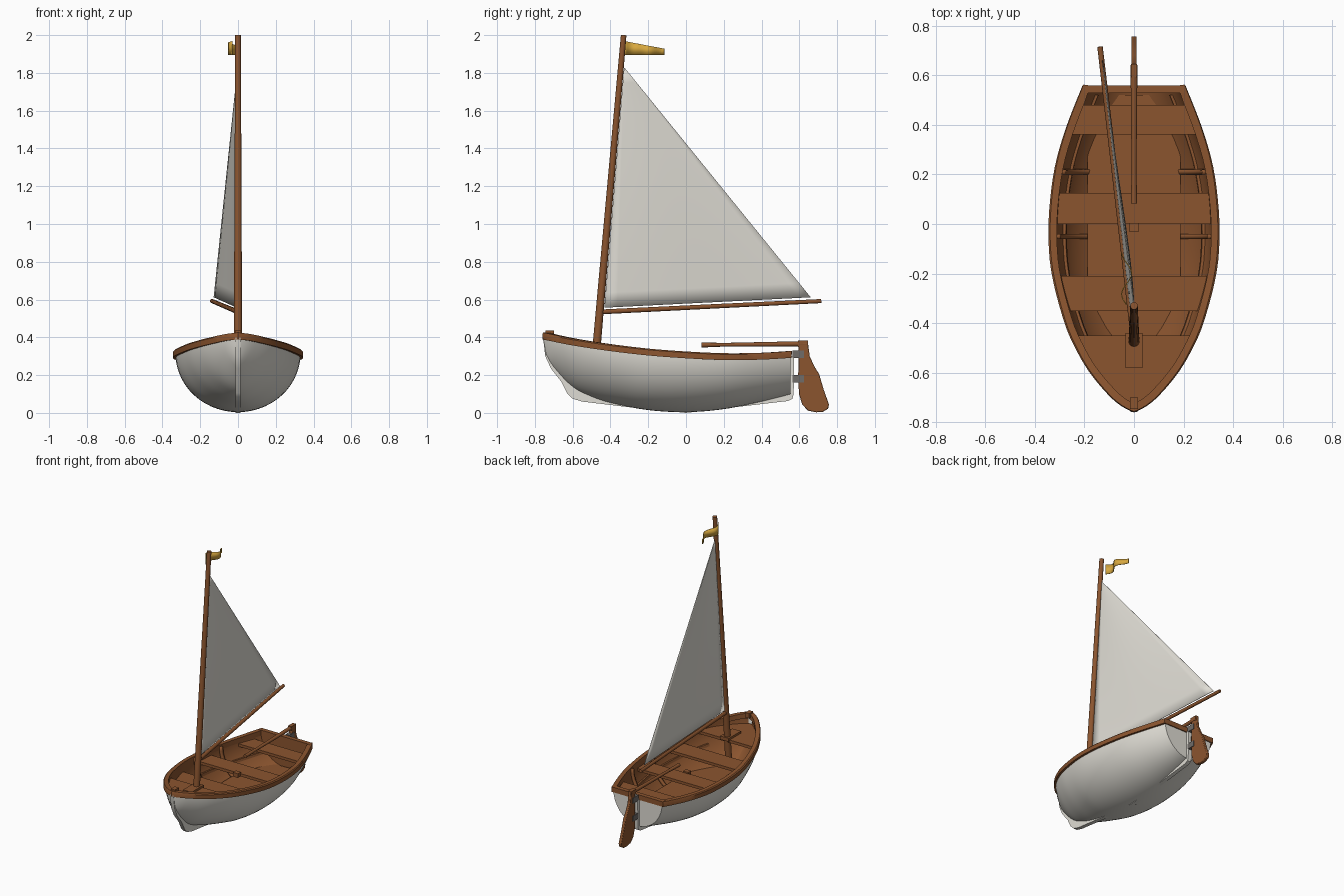
import bpy, bmesh, math
from mathutils import Vector

if "Cube" in bpy.data.objects:
    bpy.data.objects.remove(bpy.data.objects["Cube"])


def mat(name, rgb):
    m = bpy.data.materials.new(name)
    m.diffuse_color = (*rgb, 1)
    m.use_nodes = True
    m.node_tree.nodes["Principled BSDF"].inputs["Base Color"].default_value = m.diffuse_color
    return m


WHITE = mat("off_white", (0.74, 0.72, 0.66))
WOOD = mat("warm_wood", (0.26, 0.09, 0.028))
YELLOW = mat("flag_yellow", (0.68, 0.39, 0.05))
METAL = mat("dark_metal", (0.16, 0.15, 0.14))


def finish(name, bm, m, flip=False, angle=35):
    bmesh.ops.remove_doubles(bm, verts=bm.verts, dist=1e-5)
    bmesh.ops.recalc_face_normals(bm, faces=bm.faces)
    if flip:
        bmesh.ops.reverse_faces(bm, faces=bm.faces)
    me = bpy.data.meshes.new(name)
    bm.to_mesh(me)
    bm.free()
    me.materials.append(m)
    ob = bpy.data.objects.new(name, me)
    bpy.context.collection.objects.link(ob)
    bpy.ops.object.select_all(action='DESELECT')
    ob.select_set(True)
    bpy.context.view_layer.objects.active = ob
    bpy.ops.object.shade_smooth_by_angle(angle=math.radians(angle))
    return ob


def loft(name, rows, m, closed=False, caps=(False, False), flip=False, angle=35):
    bm = bmesh.new()
    vs = [[bm.verts.new(p) for p in r] for r in rows]
    n = len(rows[0])
    for a, b in zip(vs, vs[1:]):
        for j in range(n if closed else n - 1):
            k = (j + 1) % n
            bm.faces.new((a[j], a[k], b[k], b[j]))
    for use, r in zip(caps, (vs[0], vs[-1])):
        if use:
            bm.faces.new(r)
    return finish(name, bm, m, flip, angle)


def thicken(ob, t):
    s = ob.modifiers.new("thickness", 'SOLIDIFY')
    s.thickness, s.offset = t, 0


def spar(name, a, b, r0, r1, n=14):
    a, b = Vector(a), Vector(b)
    q = (b - a).to_track_quat('Z', 'Y')
    ring = lambda c, r: [c + q @ Vector((r * math.cos(t), r * math.sin(t), 0))
                         for t in (2 * math.pi * i / n for i in range(n))]
    return loft(name, [ring(a, r0), ring(b, r1)], WOOD, True, (True, True))


def prism(name, yz, half, m, bevel=0.0):
    ob = loft(name, [[(s * half, y, z) for y, z in yz] for s in (-1, 1)], m, True, (True, True))
    if bevel:
        b = ob.modifiers.new("round", 'BEVEL')
        b.width, b.segments = bevel, 2
    return ob


def box(name, x, y0, y1, z0, z1, m=WOOD):
    return prism(name, [(y0, z0), (y1, z0), (y1, z1), (y0, z1)], x, m)


def curve(pts):
    """Smooth interpolation through (y, value) points."""
    def slope(i):
        a, b = pts[max(i - 1, 0)], pts[min(i + 1, len(pts) - 1)]
        return (b[1] - a[1]) / (b[0] - a[0])

    def f(y):
        i = 0
        while i < len(pts) - 2 and y > pts[i + 1][0]:
            i += 1
        (y0, v0), (y1, v1) = pts[i], pts[i + 1]
        h = y1 - y0
        t = min(max((y - y0) / h, 0), 1)
        return ((2*t**3 - 3*t*t + 1) * v0 + (t**3 - 2*t*t + t) * h * slope(i)
                + (3*t*t - 2*t**3) * v1 + (t**3 - t*t) * h * slope(i + 1))
    return f


# Hull lines: beam at the rail, sheer height, hull bottom
beam = curve([(-.76, 0), (-.74, .042), (-.7, .093), (-.6, .178), (-.5, .237), (-.4, .28), (-.2, .332),
              (-.05, .345), (.1, .338), (.25, .315), (.4, .27), (.56, .207)])
sheer = curve([(-.76, .425), (-.6, .393), (-.4, .363), (-.2, .34), (0, .325), (.2, .316), (.4, .318), (.57, .328)])
bottom = curve([(-.76, .41), (-.74, .3), (-.7, .235), (-.6, .135), (-.5, .085), (-.4, .053),
                (-.2, .015), (0, .004), (.2, .02), (.4, .06), (.56, .1)])


def power(y):
    return 1 + 0.6 * max(0, min(1, (-y - .25) / .45))


def section(y, d, n=14):
    w, s = max(beam(y) - .014 - d, 0), sheer(y) - .012
    k = min(bottom(y) + d, s)
    pts = []
    for j in range(-n, n + 1):
        a = math.pi / 2 * j / n
        x = math.copysign(w * abs(math.sin(a)) ** power(y), j)
        pts.append((x, y, s - (s - k) * math.cos(a)))
    return pts


def inner_width(y, z, d=.018):
    s, k = sheer(y) - .012, bottom(y) + d
    c = min(max((s - z) / max(s - k, .001), 0), 1)
    return max(beam(y) - .014 - d, 0) * math.sqrt(1 - c * c) ** power(y)


def stations(a, b, n=40):
    return [a + (b - a) * (i / n) ** 1.5 for i in range(n + 1)]


# Hull shell and wooden lining
loft("hull", [section(y, 0) for y in stations(-.76, .552)], WHITE, caps=(False, True), angle=50)
loft("hull_lining", [section(y, .018) for y in stations(-.735, .53)], WOOD, caps=(False, True), flip=True, angle=50)

# Stem, keel and skeg on the centreline, their inner edge hidden in the hull thickness
inner = [(y, bottom(y) + .009) for y in (.545, .4, .2, 0, -.2, -.4, -.5, -.6, -.7, -.74)]
prism("keel", [(-.757, .4), (-.745, .3), (-.715, .235), (-.66, .165), (-.63, .105), (-.6, .075), (-.55, .06),
               (-.3, .03), (0, .0), (.3, .035), (.54, .063), (.563, .075), (.57, .1), (.573, .3), (.545, .3)]
      + inner, .014, WHITE)

# Gunwale rail running around the bow
half = [(beam(y), y) for y in stations(-.76, .558)]
path = [(-x, y) for x, y in reversed(half)] + half[1:]
rows = []
for i, (x, y) in enumerate(path):
    a, b = path[max(i - 1, 0)], path[min(i + 1, len(path) - 1)]
    t = Vector((b[0] - a[0], b[1] - a[1])).normalized()
    ix, iy = x - t.y * .034, y + t.x * .034
    if ix * x <= 0:
        ix = 0
    if i in (0, len(path) - 1):
        iy = y
    z = sheer(y)
    rows.append([(x, y, z - .006), (x, y, z - .036), (ix, iy, z - .036), (ix, iy, z), (x * .98, y + .004, z)])
loft("gunwale", rows, WOOD, True, (True, True))
box("transom_cap", .205, .528, .559, .292, .328)
box("bow_cap", .016, -.745, -.70, .40, .435)


def plank(name, y0, y1, z, thick, limit=1.0, n=10):
    """Flat board whose ends follow the inside of the hull."""
    rows = []
    for i in range(n + 1):
        y = y0 + (y1 - y0) * i / n
        w, wb = (min(inner_width(y, h) + .006, limit) for h in (z, z - thick))
        rows.append([(-w, y, z), (w, y, z), (wb, y, z - thick), (-wb, y, z - thick)])
    return loft(name, rows, WOOD, True, (True, True))


plank("floor_boards", -.52, .52, .118, .015, .188, 24)
plank("bow_deck", -.735, -.45, .345, .02)
plank("front_seat", -.35, -.21, .28, .02)
plank("middle_seat", 0, .125, .27, .02)
plank("stern_seat", .36, .48, .277, .02)

# Ribs and side stringers inside the hull
for i, y in enumerate((-.05, .21)):
    rib = loft(f"rib_{i + 1}", [section(y - .01, .026), section(y + .01, .026)], WOOD)
    thicken(rib, .018)
for side in (-1, 1):
    rows = []
    for i in range(25):
        y = -.5 + i * 1.02 / 24
        z = sheer(y) - .13
        w = inner_width(y, z)
        rows.append([(side * (w + .006), y, z), (side * (w - .012), y, z),
                     (side * (w - .016), y, z - .018), (side * (w - .004), y, z - .018)])
    loft(f"stringer_{'left' if side < 0 else 'right'}", rows, WOOD, True, (True, True))

# Mast, its collar, and boom
spar("mast", (0, -.494, .11), (0, -.33, 2.0), .023, .015, 18)
box("mast_collar", .034, -.58, -.44, .335, .36)
spar("boom", (-.002, -.445, .535), (-.137, .715, .592), .013, .011)

# Mainsheet block by the middle seat
box("sheet_block", .02, -.03, .005, .25, .28)

# Sail with a slight belly
tack, clew, head = Vector((-.004, -.432, .557)), Vector((-.127, .66, .612)), Vector((-.001, -.328, 1.83))
rows = []
for i in range(17):
    v = i / 16 * .997
    l, r = tack.lerp(head, v), clew.lerp(head, v)
    rows.append([l.lerp(r, u / 16) + Vector((.012 * math.sin(math.pi * u / 16) * math.sin(math.pi * v), 0, 0))
                 for u in range(17)])
thicken(loft("sail", rows, WHITE, angle=60), .004)

# Waving pennant
rows = []
for i in range(21):
    t = i / 20
    x, y = -.03 - .02 * math.sin(2.5 * math.pi * t), -.325 + .21 * t
    rows.append([(x, y, 1.895), (x, y, 1.968 - .04 * t)])
thicken(loft("flag", rows, YELLOW, angle=60), .004)

# Rudder, tiller and hinges
prism("rudder", [(.597, .37), (.645, .375), (.655, .3), (.68, .245), (.705, .205), (.73, .12), (.757, .045),
                 (.752, .022), (.725, .006), (.69, .003), (.645, .012), (.615, .045), (.598, .1), (.594, .2)],
      .011, WOOD, .004)
spar("tiller", (0, .13, .36), (0, .64, .366), .009, .014, 12)
spar("tiller_grip", (0, .082, .359), (0, .2, .361), .013, .010, 12)
box("tiller_head", .013, .592, .645, .35, .382)
for i, z in enumerate((.31, .18)):
    box(f"rudder_hinge_{i + 1}", .015, .565, .625, z - .02, z + .02, METAL)
